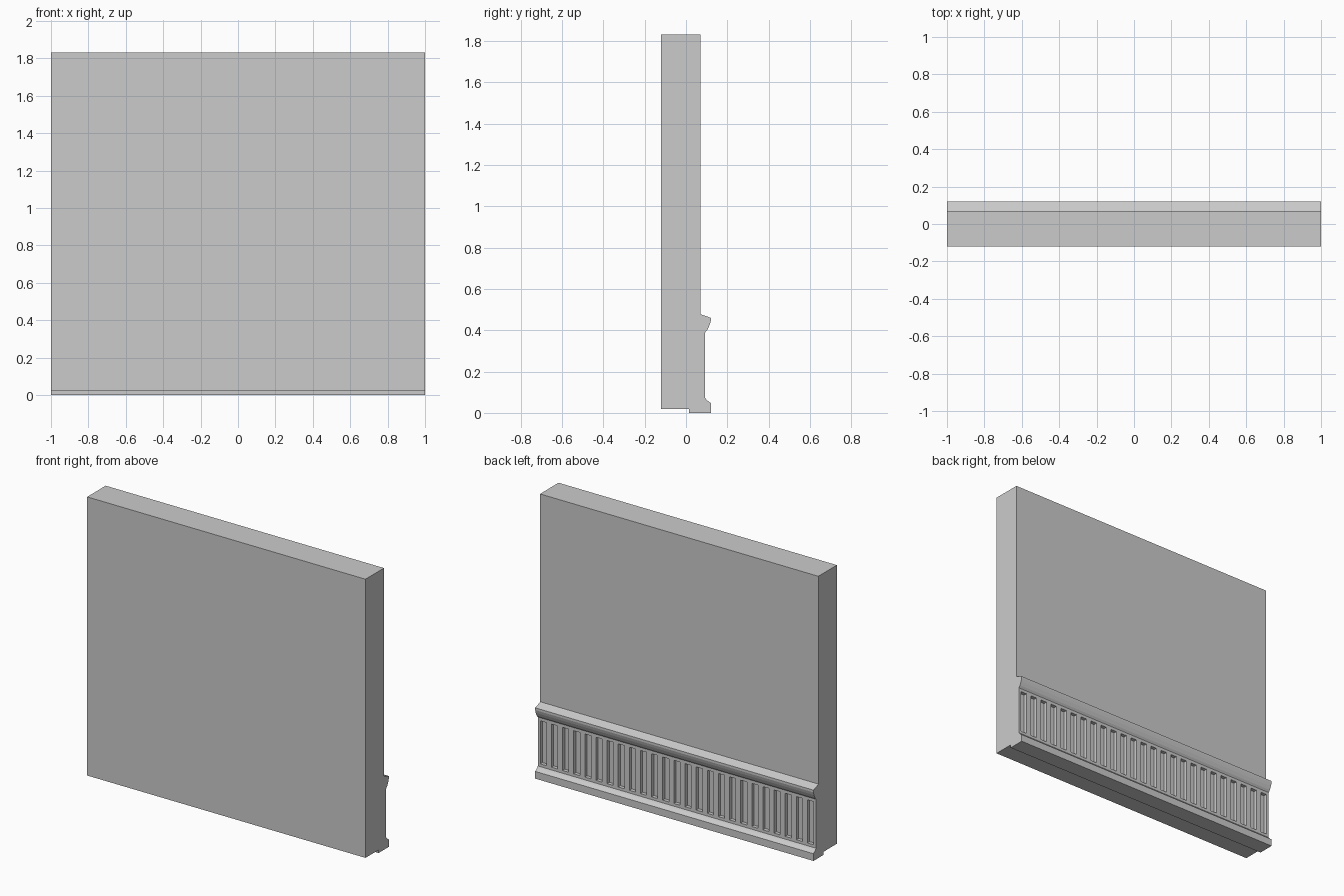
import bpy, bmesh

if "Cube" in bpy.data.objects:
    bpy.data.objects.remove(bpy.data.objects["Cube"])


def extrude_profile(name, points, x0, x1):
    """Extrude a (y, z) outline along x from x0 to x1."""
    bm = bmesh.new()
    face = bm.faces.new([bm.verts.new((x0, y, z)) for y, z in points])
    moved = bmesh.ops.extrude_face_region(bm, geom=[face])["geom"]
    verts = [g for g in moved if isinstance(g, bmesh.types.BMVert)]
    bmesh.ops.translate(bm, verts=verts, vec=(x1 - x0, 0, 0))
    bmesh.ops.recalc_face_normals(bm, faces=bm.faces)
    mesh = bpy.data.meshes.new(name)
    bm.to_mesh(mesh)
    bm.free()
    obj = bpy.data.objects.new(name, mesh)
    bpy.context.collection.objects.link(obj)
    return obj


def rect(y0, y1, z0, z1):
    return [(y0, z0), (y1, z0), (y1, z1), (y0, z1)]


WALL_BACK = 0.07
PANEL = 0.093
SLOTS = 25
PITCH = 2 / SLOTS
SLOT_W = 0.044

# Plain wall slab
extrude_profile("wall", rect(-0.12, WALL_BACK, 0.02, 1.83), -1, 1)

# Skirting board: plinth, flat panel and cap moulding
skirting = extrude_profile("skirting", [
    (0.015, 0.0), (0.12, 0.0), (0.12, 0.047), (0.101, 0.062), (PANEL, 0.072),
    (PANEL, 0.39), (0.104, 0.403), (0.114, 0.425), (0.12, 0.445),
    (0.12, 0.46), (0.075, 0.476), (0.068, 0.482), (0.015, 0.482)], -1, 1)

# Row of rectangular slots cut through the panel to the wall face
first = -1 + PITCH / 2
cutter = extrude_profile("slot_cutter", rect(0.05, 0.15, 0.09, 0.37),
                         first - SLOT_W / 2, first + SLOT_W / 2)
array = cutter.modifiers.new("row", 'ARRAY')
array.count = SLOTS
array.use_relative_offset = False
array.use_constant_offset = True
array.constant_offset_displace = (PITCH, 0, 0)
cutter.hide_render = True
cutter.display_type = 'WIRE'

cut = skirting.modifiers.new("slots", 'BOOLEAN')
cut.operation = 'DIFFERENCE'
cut.solver = 'EXACT'
cut.object = cutter
